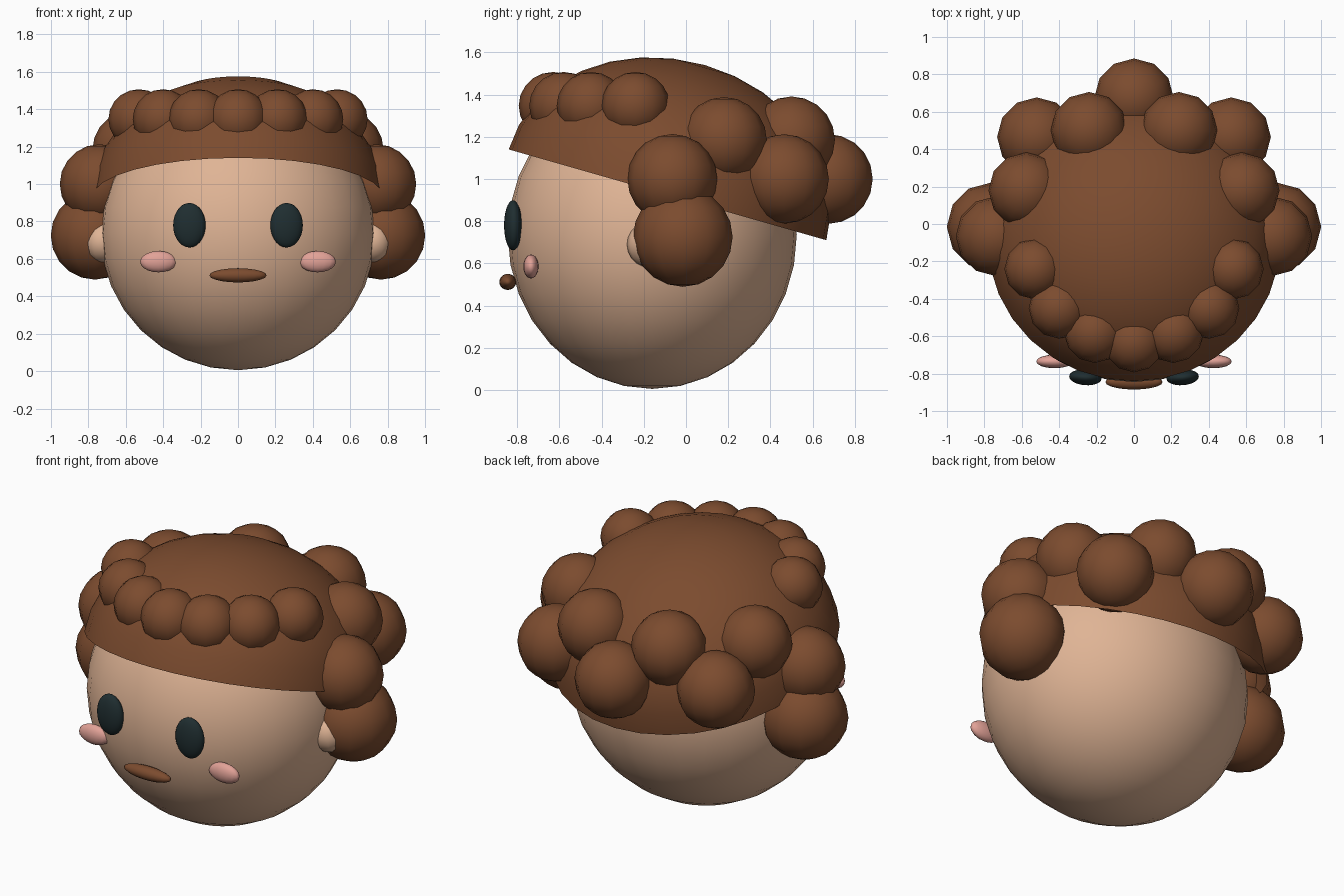
import bpy, bmesh, math
from mathutils import Matrix, Vector

if "Cube" in bpy.data.objects:
    bpy.data.objects.remove(bpy.data.objects["Cube"])


def material(name, rgb):
    m = bpy.data.materials.new(name)
    m.diffuse_color = (*rgb, 1)
    m.use_nodes = True
    m.node_tree.nodes["Principled BSDF"].inputs["Base Color"].default_value = m.diffuse_color
    return m


SKIN = material("skin", (0.74, 0.455, 0.30))
HAIR = material("brown_hair", (0.20, 0.071, 0.028))
EYE = material("dark_eye", (0.014, 0.027, 0.030))
BLUSH = material("pink_cheek", (0.76, 0.36, 0.31))


def ellipsoid(name, mat, centre, radii, segs=12, rings=10, rot=None, half=False):
    """Smooth ellipsoid, optionally only its upper half."""
    bm = bmesh.new()
    bmesh.ops.create_uvsphere(bm, u_segments=segs, v_segments=rings, radius=1)
    if half:
        low = [v for v in bm.verts if v.co.z < -0.001]
        bmesh.ops.delete(bm, geom=low, context='VERTS')
    m = Matrix.Translation(Vector(centre)) @ (rot or Matrix()) @ Matrix.Diagonal((*radii, 1))
    bm.transform(m)
    for f in bm.faces:
        f.smooth = True
    me = bpy.data.meshes.new(name)
    bm.to_mesh(me)
    bm.free()
    me.materials.append(mat)
    ob = bpy.data.objects.new(name, me)
    bpy.context.collection.objects.link(ob)
    return ob


def pair(name, mat, centre, radii, tilt=0, **kw):
    """Left and right copies, mirrored across x; a centred part is made once."""
    x, y, z = centre
    if x == 0:
        return ellipsoid(name, mat, centre, radii, **kw)
    for side, s in (("right", 1), ("left", -1)):
        ellipsoid(f"{name}_{side}", mat, (s * x, y, z), radii,
                  rot=Matrix.Rotation(s * tilt, 4, 'Z'), **kw)


# Head and tilted hair cap
ellipsoid("head", SKIN, (0, -0.16, 0.735), (0.735, 0.685, 0.73), 32, 16)
ellipsoid("hair_cap", HAIR, (0, -0.0875, 0.925), (0.783, 0.783, 0.64), 32, 16,
          rot=Matrix.Rotation(-math.atan2(0.43, 1.505), 4, 'X'), half=True)

# Fringe of small curls
for i, (x, y) in enumerate([(0, -0.63), (0.21, -0.58), (0.40, -0.45), (0.53, -0.24)]):
    pair(f"fringe_curl_{i}", HAIR, (x, y, 1.347), (0.163, 0.163, 0.16))

# Large curls around the sides and back: x, y, z, radius
curls = [(0.765, -0.015, 0.725, 0.236), (0.74, -0.065, 1.0, 0.213),
         (0.575, 0.18, 1.185, 0.203), (0.52, 0.465, 1.0, 0.212),
         (0.24, 0.50, 1.185, 0.206), (0, 0.672, 1.0, 0.213)]
for i, (x, y, z, r) in enumerate(curls):
    pair(f"big_curl_{i}", HAIR, (x, y, z), (r, r, r))

# Face features
pair("ear", SKIN, (0.725, -0.17, 0.69), (0.10, 0.11, 0.11))
pair("eye", EYE, (0.26, -0.82, 0.78), (0.087, 0.042, 0.119), segs=24, rings=14, tilt=0.08)
pair("cheek", BLUSH, (0.425, -0.735, 0.585), (0.098, 0.036, 0.057), segs=16)
ellipsoid("mouth", HAIR, (0, -0.845, 0.512), (0.153, 0.04, 0.038), 20, 10)
